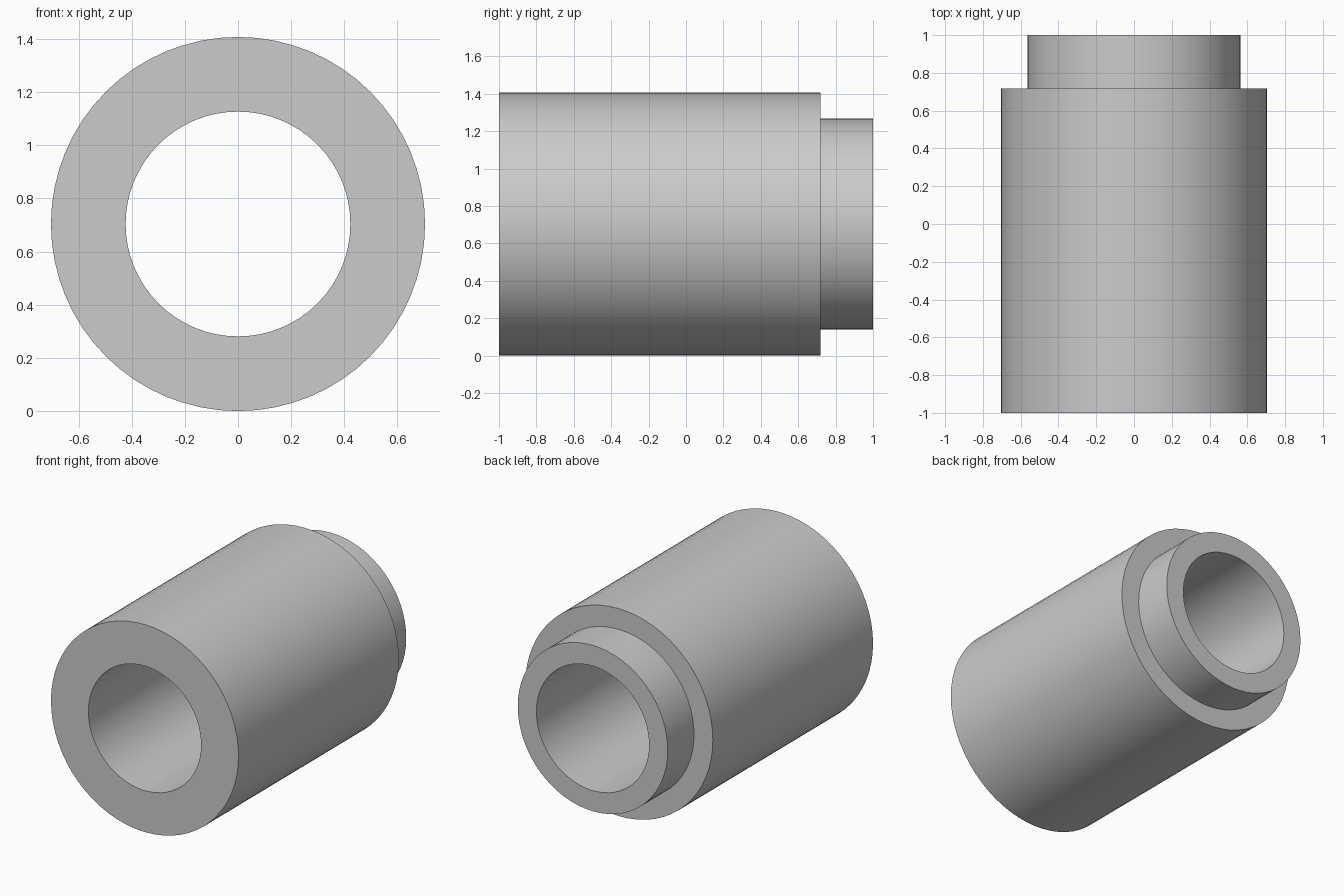
import bpy
import bmesh
from math import cos, sin, tau, radians

SEGMENTS = 64
OUTER, SPIGOT, BORE = 0.704, 0.563, 0.423
FRONT, STEP, BACK = -1.0, 0.718, 1.0

cube = bpy.data.objects.get("Cube")
if cube:
    bpy.data.objects.remove(cube, do_unlink=True)

# Plain grey material
grey = bpy.data.materials.new("plain_grey")
grey.use_nodes = True
colour = (0.6, 0.6, 0.6, 1.0)
grey.diffuse_color = colour
grey.node_tree.nodes["Principled BSDF"].inputs["Base Color"].default_value = colour


def revolve(name, profile):
    """Spin a closed (radius, y) profile around the lengthwise axis."""
    bm = bmesh.new()
    rings = []
    for radius, y in profile:
        rings.append([bm.verts.new((radius * cos(tau * i / SEGMENTS), y,
                                    radius * sin(tau * i / SEGMENTS)))
                      for i in range(SEGMENTS)])
    for a, b in zip(rings, rings[1:] + rings[:1]):
        for i in range(SEGMENTS):
            j = (i + 1) % SEGMENTS
            bm.faces.new((a[i], a[j], b[j], b[i]))
    bmesh.ops.recalc_face_normals(bm, faces=bm.faces)
    mesh = bpy.data.meshes.new(name)
    bm.to_mesh(mesh)
    bm.free()
    mesh.materials.append(grey)
    obj = bpy.data.objects.new(name, mesh)
    bpy.context.collection.objects.link(obj)
    return obj


# Hollow sleeve with a narrower spigot at the back
sleeve = revolve("stepped_sleeve", [
    (BORE, FRONT), (OUTER, FRONT), (OUTER, STEP),
    (SPIGOT, STEP), (SPIGOT, BACK), (BORE, BACK),
])
sleeve.location.z = OUTER

# Smooth walls, crisp rims
bpy.ops.object.select_all(action="DESELECT")
sleeve.select_set(True)
bpy.context.view_layer.objects.active = sleeve
bpy.ops.object.shade_smooth_by_angle(angle=radians(30))
